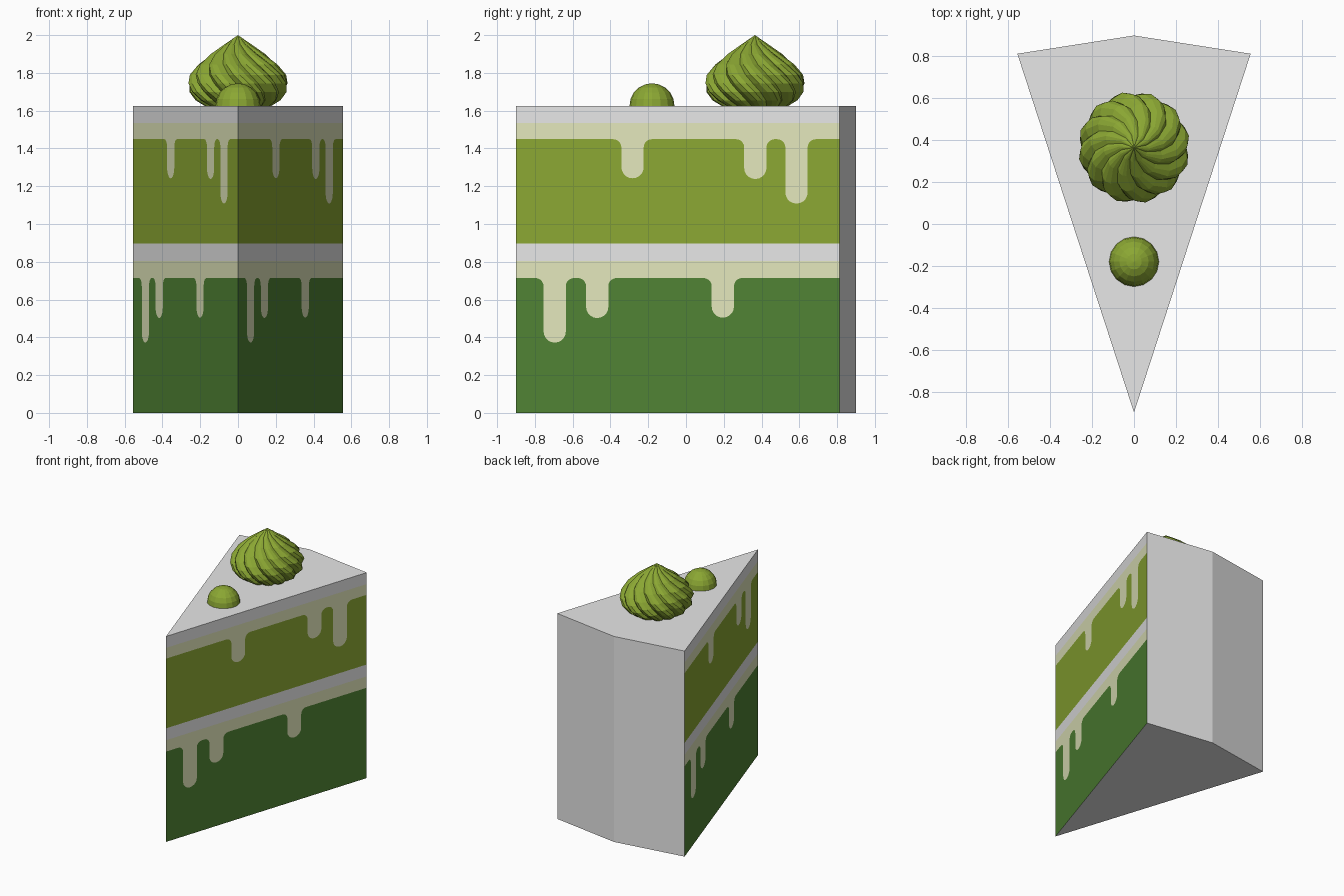
import bpy, bmesh, math
from mathutils import Vector

if "Cube" in bpy.data.objects:
    bpy.data.objects.remove(bpy.data.objects["Cube"])


def srgb(r, g, b):
    lin = [((c / 255 + 0.055) / 1.055) ** 2.4 for c in (r, g, b)]
    return (*lin, 1.0)


def material(name, rgb):
    m = bpy.data.materials.new(name)
    m.diffuse_color = srgb(*rgb)
    m.use_nodes = True
    m.node_tree.nodes["Principled BSDF"].inputs["Base Color"].default_value = m.diffuse_color
    return m


white = material("white icing", (231, 231, 231))
cream = material("pale green cream", (228, 232, 189))
light = material("light green sponge", (139, 167, 51))
dark = material("dark green sponge", (80, 131, 52))


def finish(bm, name, mats):
    bmesh.ops.remove_doubles(bm, verts=bm.verts[:], dist=1e-5)
    bmesh.ops.recalc_face_normals(bm, faces=bm.faces[:])
    me = bpy.data.meshes.new(name)
    bm.to_mesh(me)
    bm.free()
    for m in mats:
        me.materials.append(m)
    ob = bpy.data.objects.new(name, me)
    bpy.context.collection.objects.link(ob)
    return ob


# ---- cake slice -----------------------------------------------------------
TOP = 1.625
TIP, RIGHT, BACK, LEFT = (0, -0.9), (0.557, 0.813), (0, 0.9), (-0.557, 0.813)
Y0, SPAN = -0.9, 1.713
W, F = 0.059, 0.043      # drip half width, shoulder radius


def drip_line(z0, drips):
    """Icing edge from left to right as (y, z): straight with round drips."""
    pts = [(Y0, z0)]
    arc = lambda cx, cz, r, a0, a1, n: [
        (cx + r * math.cos(math.radians(a0 + (a1 - a0) * i / n)),
         cz + r * math.sin(math.radians(a0 + (a1 - a0) * i / n))) for i in range(n + 1)]
    for c, bottom in drips:
        pts += arc(c - W - F, z0 - F, F, 90, 0, 5)
        pts += arc(c, bottom + W, W, 180, 360, 10)
        pts += arc(c + W + F, z0 - F, F, 180, 90, 5)
    return pts + [(Y0 + SPAN, z0)]


def flat_line(z):
    return [(Y0, z), (Y0 + SPAN, z)]


lines = [
    flat_line(0),
    drip_line(0.714, [(-0.695, 0.372), (-0.47, 0.502), (0.195, 0.504)]),
    flat_line(0.804),
    flat_line(0.898),
    drip_line(1.449, [(-0.283, 1.242), (0.367, 1.238), (0.585, 1.108)]),
    flat_line(1.534),
    flat_line(TOP),
]
band_mats = [3, 1, 0, 2, 1, 0]

bm = bmesh.new()


def add_face(points, mat):
    f = bm.faces.new([bm.verts.new(p) for p in points])
    f.material_index = mat


# the two cut sides, each split into coloured bands
for start, end in ((TIP, RIGHT), (LEFT, TIP)):
    a, b = Vector(start), Vector(end)

    def place(p):
        q = a.lerp(b, (p[0] - Y0) / SPAN)
        return (q.x, q.y, p[1])

    for low, high, mat in zip(lines, lines[1:], band_mats):
        add_face([place(p) for p in low] + [place(p) for p in reversed(high)], mat)

# iced back, top and bottom
levels = [l[0][1] for l in lines]
for corner in (RIGHT, LEFT):
    add_face([(*BACK, 0), (*BACK, TOP)] + [(*corner, z) for z in reversed(levels)], 0)
for z in (0, TOP):
    add_face([(*p, z) for p in (TIP, RIGHT, BACK, LEFT)], 0)
finish(bm, "cake_slice", [white, cream, light, dark])

# ---- piped cream swirl: lobed rings, twisted from the tip down -------------
LOBES = 12
lobe = [0.87, 0.965, 1.0, 0.965]
profile = [(0.17, 1.62), (0.225, 1.655), (0.26, 1.70), (0.268, 1.745), (0.255, 1.79),
           (0.212, 1.845), (0.145, 1.90), (0.07, 1.952)]
N = LOBES * len(lobe)
bm = bmesh.new()
rings = []
for r, z in profile:
    twist = math.radians(85) * (2.0 - z) / 0.38
    ring = []
    for i in range(N):
        a = 2 * math.pi * i / N + twist
        k = r * lobe[i % len(lobe)]
        ring.append(bm.verts.new((k * math.cos(a), 0.365 + k * math.sin(a), z)))
    rings.append(ring)
for lo, hi in zip(rings, rings[1:]):
    for i in range(N):
        j = (i + 1) % N
        bm.faces.new((lo[i], lo[j], hi[j], hi[i]))
peak = bm.verts.new((0, 0.365, 2.0))
for i in range(N):
    bm.faces.new((rings[-1][i], rings[-1][(i + 1) % N], peak))
bm.faces.new(rings[0])
finish(bm, "cream_swirl", [light])

# ---- small round ball -----------------------------------------------------
bpy.ops.mesh.primitive_uv_sphere_add(segments=16, ring_count=10, radius=0.119,
                                     location=(0, -0.18, 1.626))
ball = bpy.context.object
ball.name = "round_ball"
ball.data.materials.append(light)
for p in ball.data.polygons:
    p.use_smooth = False
